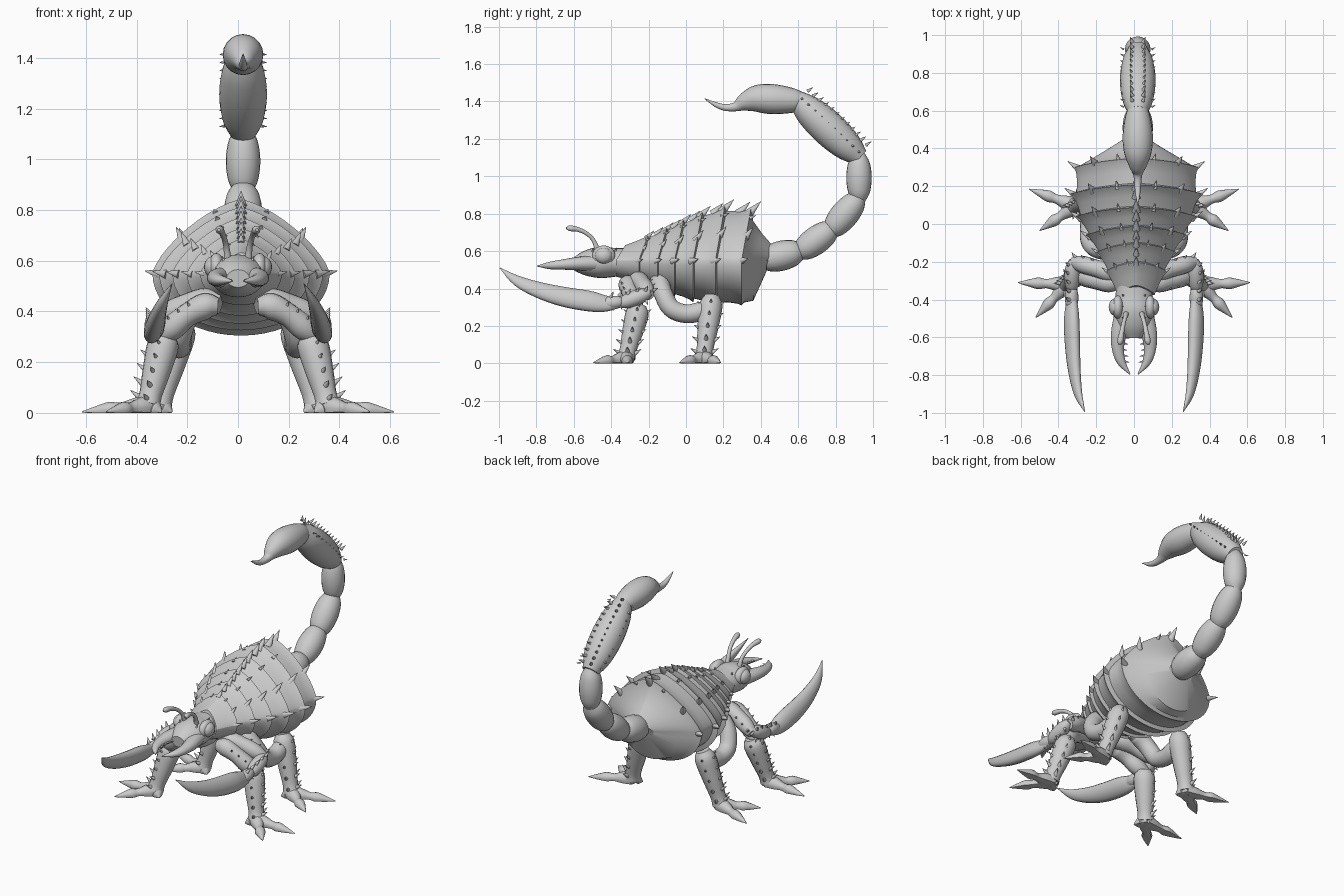
import bpy, bmesh, math
from mathutils import Vector, Matrix

if "Cube" in bpy.data.objects:
    bpy.data.objects.remove(bpy.data.objects["Cube"], do_unlink=True)

grey = bpy.data.materials.new("shell_grey")
grey.use_nodes = True
grey.diffuse_color = (0.6, 0.6, 0.6, 1)
grey.node_tree.nodes["Principled BSDF"].inputs["Base Color"].default_value = (0.6, 0.6, 0.6, 1)


def finish(name, bm, mirror=False, angle=40, shift=0):
    """Turn a bmesh into a shaded object, resting on the ground."""
    for v in bm.verts:
        v.co.z = max(v.co.z, 0)
    bmesh.ops.recalc_face_normals(bm, faces=bm.faces)
    mesh = bpy.data.meshes.new(name)
    bm.to_mesh(mesh)
    bm.free()
    mesh.materials.append(grey)
    obj = bpy.data.objects.new(name, mesh)
    obj.location.x = shift
    bpy.context.collection.objects.link(obj)
    bpy.ops.object.select_all(action='DESELECT')
    obj.select_set(True)
    bpy.context.view_layer.objects.active = obj
    bpy.ops.object.shade_smooth_by_angle(angle=math.radians(angle))
    if mirror:
        mod = obj.modifiers.new("mirror", 'MIRROR')
        mod.use_mirror_merge = False


def skin(bm, rings):
    """Bridge rings of points and cap both ends."""
    loops = [[bm.verts.new(p) for p in ring] for ring in rings]
    n = len(loops[0])
    for a, b in zip(loops, loops[1:]):
        for i in range(n):
            j = (i + 1) % n
            bm.faces.new((a[i], a[j], b[j], b[i]))
    bm.faces.new(loops[0])
    bm.faces.new(loops[-1])


def smooth_path(pts, steps):
    """Catmull-Rom through (x, y, z, radius) points."""
    p = [Vector(q) for q in pts]
    p = [2 * p[0] - p[1]] + p + [2 * p[-1] - p[-2]]
    out = []
    for a, b, c, d in zip(p, p[1:], p[2:], p[3:]):
        for k in range(steps):
            t = k / steps
            out.append(0.5 * (2 * b + (c - a) * t + (2 * a - 5 * b + 4 * c - d) * t * t
                              + (3 * b - a - 3 * c + d) * t ** 3))
    return out + [p[-2]]


def add_tube(bm, pts, su=1, sv=1, ref=None, sides=16, steps=4):
    path = smooth_path(pts, steps)
    span = path[-1].xyz - path[0].xyz
    if ref is None:
        ref = (0, 0, 1) if abs(span.x) > 0.6 * span.length else (1, 0, 0)
    ref = Vector(ref)
    rings = []
    for i, p in enumerate(path):
        t = (path[min(i + 1, len(path) - 1)].xyz - path[max(i - 1, 0)].xyz).normalized()
        v = t.cross(ref).normalized()
        u = v.cross(t)
        r = max(p.w, 0.002)
        rings.append([p.xyz + u * math.cos(q) * r * su + v * math.sin(q) * r * sv
                      for q in (math.tau * k / sides for k in range(sides))])
    skin(bm, rings)


def tube(name, pts, mirror=False, shift=0, **kw):
    bm = bmesh.new()
    add_tube(bm, pts, **kw)
    finish(name, bm, mirror, shift=shift)


def bead(name, a, b, r, mirror=False, end=0.9, **kw):
    """Barrel-shaped limb or tail segment between two points."""
    a, b = Vector(a), Vector(b)
    pts = []
    for k in range(7):
        u = k / 3 - 1
        pts.append((*a.lerp(b, k / 6), r * math.sqrt(1 - (end * u) ** 2)))
    tube(name, pts, mirror, **kw)


def spikes(name, items, mirror=False, shift=0):
    """Broad thorns given as (position, direction, length)."""
    bm = bmesh.new()
    for pos, d, length in items:
        d = Vector(d).normalized()
        m = Matrix.Translation(Vector(pos) + d * length * 0.25) @ d.to_track_quat('Z', 'Y').to_matrix().to_4x4()
        bmesh.ops.create_cone(bm, cap_ends=True, segments=10, radius1=length * 0.42,
                              radius2=0.001, depth=length * 1.5, matrix=m)
    finish(name, bm, mirror, 60, shift)


def spike_row(a, b, offset, n, length, lean):
    a, b, offset = Vector(a), Vector(b), Vector(offset)
    return [(a.lerp(b, (k + 0.5) / n) + offset, offset.normalized() + Vector(lean), length) for k in range(n)]


# Armoured body: y, half width, top, bottom
BODY = [(-0.38, 0.10, 0.635, 0.46), (-0.25, 0.155, 0.68, 0.43), (-0.15, 0.205, 0.72, 0.39),
        (-0.06, 0.26, 0.76, 0.36), (0.04, 0.31, 0.80, 0.335), (0.16, 0.335, 0.83, 0.315),
        (0.30, 0.315, 0.815, 0.32)]
SIDE_Z = 0.55
BODY_X, TAIL_X = 0.012, 0.02


def body_at(y):
    for a, b in zip(BODY, BODY[1:]):
        if y <= b[0]:
            return Vector(a).lerp(Vector(b), (y - a[0]) / (b[0] - a[0]))


def section(row, t, scale=1.0):
    """Point on the shell; t runs from 0 at the ridge to pi at the belly."""
    y, w, top, bottom = row
    power = 0.72 if math.cos(t) > 0 else 0.5
    s, c = abs(math.sin(t)), abs(math.cos(t))
    x = w * s ** (2 * power) * scale * (1 if math.sin(t) >= 0 else -1)
    up = c ** (2 * power)
    if math.cos(t) > 0:
        return Vector((x, y + 0.05 * up, SIDE_Z + (top - SIDE_Z) * up * scale))
    return Vector((x, y, SIDE_Z - (SIDE_Z - bottom) * up * scale))


angles = [math.tau * (k + 0.001) / 48 for k in range(48)]
rings = []
for a, b in zip(BODY, BODY[1:]):
    for f, scale in ((0.04, 0.945), (0.5, 0.965), (0.82, 1.0), (0.98, 1.045)):
        row = body_at(a[0] + (b[0] - a[0]) * f)
        rings.append([section(row, t, scale) for t in angles])
for row in ((0.31, 0.295, 0.76, 0.325), (0.36, 0.21, 0.69, 0.335), (0.43, 0.085, 0.61, 0.49)):
    rings.append([section(row, t) for t in angles])
bm = bmesh.new()
skin(bm, rings)
finish("body_shell", bm, angle=28, shift=BODY_X)

# Thorns on the rim of every shell plate
ridge, flank = [], []
for i, row in enumerate(BODY[1:]):
    size = 0.04 + 0.006 * i
    ridge.append((section(row, 0), (0, 0.75, 0.75), size))
    if i:
        ridge.append((section(body_at(row[0] - 0.05), 0), (0, 0.75, 0.75), size * 0.85))
    flank.append((section(row, 0.9), (0.4, 0.6, 0.8), size * 0.85))
    flank.append((section(row, math.pi / 2), (0.9, 0.6, 0.2), size * 0.85))
    flank.append((section(row, 0.45), (0.2, 0.9, 0.4), size * 0.5))
spikes("ridge_spikes", ridge, shift=BODY_X)
spikes("flank_spikes", flank, True, BODY_X)

# Tail
for k, (a, b, r) in enumerate((((0, 0.39, 0.545), (0, 0.63, 0.605), 0.08),
                               ((0, 0.59, 0.58), (0, 0.80, 0.735), 0.075),
                               ((0, 0.76, 0.69), (0, 0.935, 0.90), 0.075),
                               ((0, 0.925, 0.86), (0, 0.925, 1.125), 0.068))):
    bead("tail_segment_%d" % (k + 1), a, b, r, sides=20, shift=TAIL_X)
low, high = (0, 0.93, 1.10), (0, 0.59, 1.415)
bead("tail_club", low, high, 0.094, sides=20, end=0.85, shift=TAIL_X)
rows = spike_row(low, high, (0.032, 0.056, 0.06), 12, 0.024, (0, 0.2, -0.1))
rows += spike_row(low, high, (0.08, 0.015, 0.015), 10, 0.015, (0, 0.3, -0.3))
spikes("tail_club_spikes", rows, True, TAIL_X)
tube("stinger", [(0, 0.63, 1.40, 0.045), (0, 0.57, 1.405, 0.066), (0, 0.47, 1.412, 0.08), (0, 0.38, 1.415, 0.073),
                 (0, 0.31, 1.395, 0.048), (0, 0.265, 1.372, 0.025), (0, 0.21, 1.368, 0.018), (0, 0.16, 1.383, 0.013),
                 (0, 0.10, 1.415, 0.002)], sides=20, shift=TAIL_X)

# Head, eyes, jaws and feelers
tube("head", [(0, -0.31, 0.545, 0.09), (0, -0.39, 0.54, 0.1), (0, -0.46, 0.54, 0.108),
              (0, -0.54, 0.535, 0.085), (0, -0.60, 0.53, 0.045)], sv=0.78, sides=24)
for name, x, size in (("eye_sockets", 0.085, (0.032, 0.062, 0.055)), ("eyes", 0.098, (0.036, 0.047, 0.043))):
    bm = bmesh.new()
    bmesh.ops.create_uvsphere(bm, u_segments=20, v_segments=12, radius=1,
                              matrix=Matrix.Translation((x, -0.44, 0.575)) @ Matrix.Diagonal((*size, 1)))
    finish(name, bm, True)
tube("jaws", [(0.055, -0.48, 0.535, 0.05), (0.08, -0.58, 0.533, 0.042), (0.085, -0.66, 0.528, 0.032),
              (0.067, -0.73, 0.523, 0.023), (0.022, -0.795, 0.52, 0.003)], True, sv=0.85)
spikes("jaw_teeth", [((0.06 - 0.006 * abs(k - 2), -0.60 - 0.032 * k, 0.526), (-1, -0.2, 0), 0.024)
                     for k in range(5)], True)
spikes("brow_spikes", [((0.055, -0.5 + 0.06 * k, 0.595), (0.3, 0.3, 1), 0.025) for k in range(3)], True)
tube("feelers", [(0.04, -0.47, 0.59, 0.016), (0.045, -0.49, 0.65, 0.012), (0.055, -0.525, 0.69, 0.011),
                 (0.065, -0.575, 0.715, 0.013), (0.073, -0.62, 0.722, 0.016), (0.075, -0.64, 0.722, 0.006)],
     True, sides=10)

# Claw arms and sickle blades
tube("claw_upper_arms", [(0.07, -0.27, 0.43, 0.04), (0.13, -0.255, 0.44, 0.052), (0.20, -0.235, 0.425, 0.046),
                         (0.27, -0.215, 0.395, 0.046), (0.325, -0.20, 0.365, 0.03)], True)
bead("claw_forearms", (0.325, -0.19, 0.38), (0.33, -0.36, 0.315), 0.042, True)
bead("claw_wrists", (0.33, -0.33, 0.33), (0.33, -0.45, 0.32), 0.036, True)
tube("claw_blades", [(0.33, -0.37, 0.32, 0.03), (0.33, -0.44, 0.32, 0.048), (0.33, -0.52, 0.333, 0.058),
                     (0.325, -0.65, 0.355, 0.056), (0.315, -0.78, 0.39, 0.046), (0.295, -0.90, 0.44, 0.03),
                     (0.26, -0.995, 0.51, 0.002)], True, su=0.65, ref=(1, 0, 0.45), sides=16)
spikes("claw_spikes", spike_row((0.33, -0.19, 0.37), (0.33, -0.42, 0.33), (0.02, 0, 0.03), 5, 0.026, (0, 0.4, 0))
       + spike_row((0.33, -0.19, 0.37), (0.33, -0.42, 0.33), (0.01, 0, -0.032), 5, 0.026, (0, 0.4, 0))
       + spike_row((0.18, -0.24, 0.43), (0.33, -0.20, 0.36), (0.01, 0.036, 0.02), 3, 0.028, (0.4, 0, 0)), True)


# Walking legs: spiny shin, ankle and clawed toes
def shin(prefix, knee, ankle, toes):
    k, a = Vector(knee), Vector(ankle)
    tube(prefix + "_shins", [(*k, 0.04), (*k.lerp(a, 0.15), 0.062), (*k.lerp(a, 0.5), 0.056),
                             (*k.lerp(a, 0.85), 0.045), (*a, 0.05)], True)
    top = k.lerp(a, 0.05)
    items = []
    for off in ((0.012, 0.044, 0), (0.012, -0.044, 0), (0.046, 0, 0.01)):
        items += spike_row(top, a, off, 5, 0.038, (0.1, 0, 0.6))
    spikes(prefix + "_shin_spikes", items, True)
    bm = bmesh.new()
    foot = Vector((a.x, a.y, 0.025))
    for tip in toes:
        tip = Vector((*tip, 0.004))
        profile = ((0, 0.045), (0.2, 0.038), (0.42, 0.024), (0.58, 0.031), (0.8, 0.017), (1, 0.002))
        add_tube(bm, [(*foot.lerp(tip, f), r) for f, r in profile], ref=(0, 0, 1), sides=12, steps=3)
    finish(prefix + "_toes", bm, True)


tube("front_thighs", [(0.08, -0.31, 0.42, 0.035), (0.13, -0.31, 0.42, 0.052), (0.20, -0.30, 0.385, 0.046),
                      (0.26, -0.28, 0.335, 0.05), (0.32, -0.26, 0.29, 0.03)], True)
spikes("front_thigh_spikes", spike_row((0.17, -0.31, 0.40), (0.33, -0.26, 0.29), (0, -0.03, 0.033), 4, 0.028, (0.4, 0, 0)),
       True)
shin("front", (0.285, -0.25, 0.31), (0.355, -0.32, 0.03), ((0.615, -0.31), (0.52, -0.495), (0.30, -0.36)))

tube("rear_thighs", [(0.08, -0.14, 0.44, 0.035), (0.14, -0.14, 0.44, 0.052), (0.205, -0.125, 0.38, 0.05),
                     (0.235, -0.08, 0.295, 0.05), (0.235, 0.0, 0.265, 0.05), (0.23, 0.08, 0.28, 0.05),
                     (0.22, 0.14, 0.32, 0.035)], True, ref=(1, 0, 1))
shin("rear", (0.215, 0.14, 0.36), (0.31, 0.095, 0.03), ((0.555, 0.185), (0.50, -0.035), (0.26, 0.06)))
